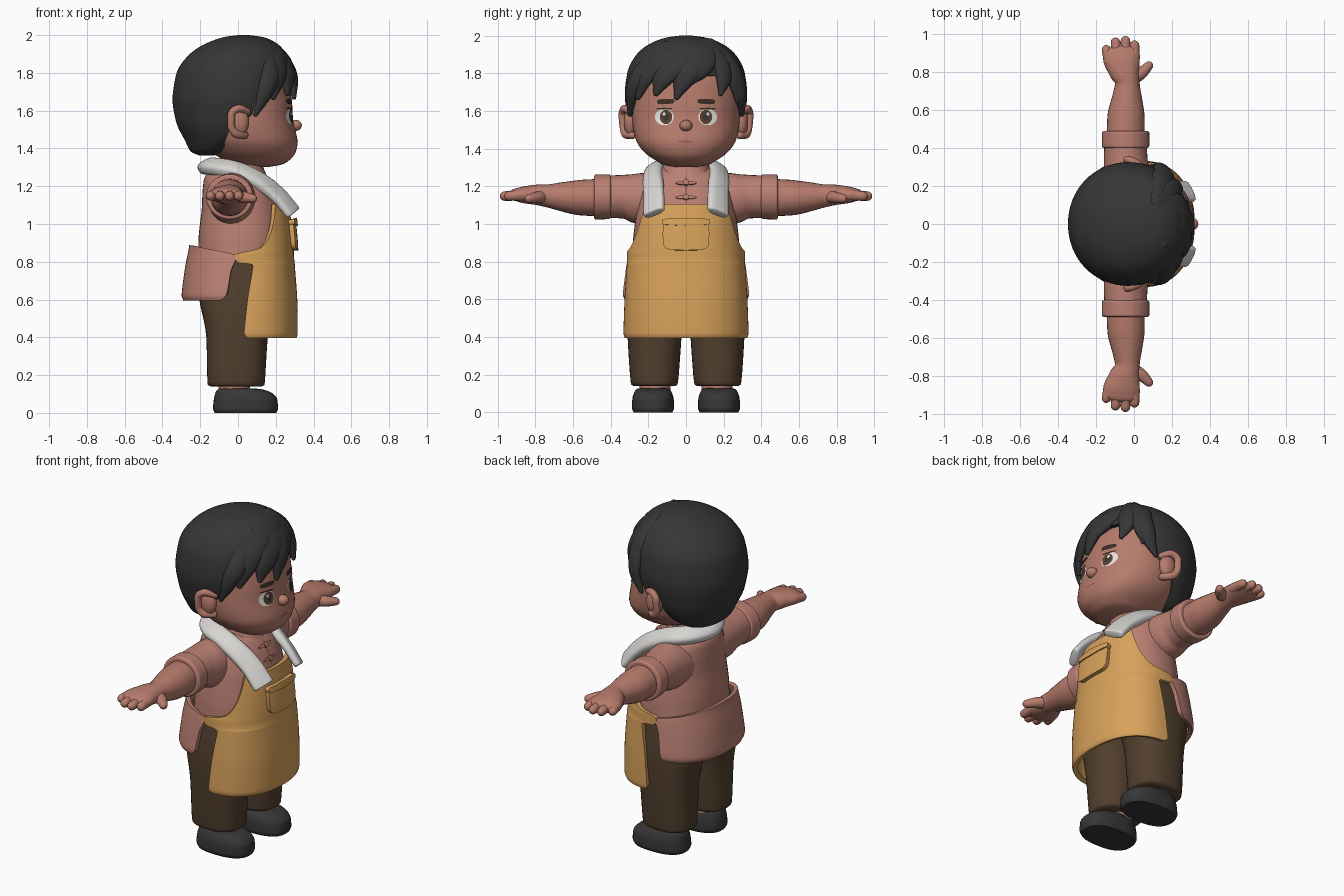
import bpy, bmesh, math
from mathutils import Vector, Matrix
from mathutils.bvhtree import BVHTree

if "Cube" in bpy.data.objects:
    bpy.data.objects.remove(bpy.data.objects["Cube"])


def material(name, r, g, b):
    m = bpy.data.materials.new(name)
    m.diffuse_color = (r, g, b, 1)
    m.use_nodes = True
    m.node_tree.nodes["Principled BSDF"].inputs["Base Color"].default_value = m.diffuse_color
    return m


SKIN = material("skin", 0.47, 0.20, 0.15)
SHIRT = material("shirt_rose", 0.49, 0.215, 0.17)
APRON = material("apron_ochre", 0.69, 0.36, 0.105)
PANTS = material("trouser_brown", 0.084, 0.05, 0.027)
DARK = material("charcoal", 0.037, 0.037, 0.038)
TOWEL = material("towel_white", 0.68, 0.67, 0.65)
WHITE = material("eye_white", 0.78, 0.78, 0.76)
IRIS = material("eye_brown", 0.11, 0.05, 0.025)
BROW = material("brow_brown", 0.045, 0.027, 0.02)
LINE = material("seam_rose", 0.30, 0.11, 0.085)


def make(name, bm, mat, mirror=False, recalc=True):
    if recalc:
        bmesh.ops.recalc_face_normals(bm, faces=bm.faces)
    me = bpy.data.meshes.new(name)
    bm.to_mesh(me)
    bm.free()
    me.materials.append(mat)
    ob = bpy.data.objects.new(name, me)
    bpy.context.collection.objects.link(ob)
    if mirror:
        m = ob.modifiers.new("mirror", 'MIRROR')
        m.use_axis = (False, True, False)
        m.use_mirror_merge = False
    return ob


def smooth(rows, k=6):
    """Monotone cubic interpolation of every column."""
    d = [[b - a for a, b in zip(p, q)] for p, q in zip(rows, rows[1:])]
    inner = [[2 * a * b / (a + b) if a * b > 0 else 0 for a, b in zip(p, q)] for p, q in zip(d, d[1:])]
    m = [d[0]] + inner + [d[-1]]
    out = []
    for i in range(len(rows) - 1):
        for j in range(k):
            t = j / k
            h = (2*t**3 - 3*t*t + 1, t**3 - 2*t*t + t, 3*t*t - 2*t**3, t**3 - t*t)
            out.append([h[0]*a + h[1]*b + h[2]*c + h[3]*e
                        for a, b, c, e in zip(rows[i], m[i], rows[i+1], m[i+1])])
    return out + [list(rows[-1])]


def skin(name, rings, mat, mirror=False, closed=True):
    bm = bmesh.new()
    vs = [[bm.verts.new(p) for p in r] for r in rings]
    n = len(vs[0])
    for a, b in zip(vs, vs[1:]):
        for i in range(n if closed else n - 1):
            j = (i + 1) % n
            bm.faces.new((a[i], a[j], b[j], b[i]))
    if closed:
        bm.faces.new(vs[0])
        bm.faces.new(vs[-1])
    return make(name, bm, mat, mirror)


def super_pt(t, n=2.0):
    c, s = math.cos(t), math.sin(t)
    return (math.copysign(abs(c) ** (2 / n), c), math.copysign(abs(s) ** (2 / n), s))


def loft(name, rows, mat, n=2.2, mirror=False, seg=40):
    """Rows of z, cx, cy, rx, ry stacked upwards."""
    rings = []
    for z, cx, cy, rx, ry in smooth(rows):
        pts = [super_pt(2 * math.pi * i / seg, n) for i in range(seg)]
        rings.append([(cx + rx * a, cy + ry * b, z) for a, b in pts])
    return skin(name, rings, mat, mirror)


def sweep(name, rows, mat, centre=(0, 0, -50), dome=1.0, mirror=False, seg=20, n=2.0):
    """Rows of x, y, z, half width, half thickness along a path; thickness points away from centre."""
    rows = smooth(rows)
    P = [Vector(r[:3]) for r in rows]
    rings = []
    for i, r in enumerate(rows):
        t = (P[min(i + 1, len(P) - 1)] - P[max(i - 1, 0)]).normalized()
        b = t.cross(P[i] - Vector(centre)).normalized()
        u = b.cross(t)
        caps = [0]
        if i == 0:
            caps = [-85, -60, -30, 0]
        elif i == len(P) - 1:
            caps = [0, 30, 60, 85]
        for a in caps:
            a = math.radians(a)
            c = P[i] + t * math.sin(a) * min(r[3], r[4]) * dome
            s = math.cos(a) if dome > 0.5 else 1 - 0.25 * (1 - math.cos(a))
            pts = [super_pt(2 * math.pi * k / seg, n) for k in range(seg)]
            rings.append([c + (b * r[3] * x + u * r[4] * y) * s for x, y in pts])
    return skin(name, rings, mat, mirror)


def shell(name, rows, mat, facing, thick, n=2.3, seg=48):
    """Open cloth: rows of z, cx, rx, ry, half angle, tilt."""
    rings = []
    for z, cx, rx, ry, half, tilt in smooth(rows):
        ring = []
        for i in range(seg + 1):
            x, y = super_pt(math.radians(facing + half * (2 * i / seg - 1)), n)
            ring.append((cx + rx * x, ry * y, z - tilt * rx * x))
        rings.append(ring)
    ob = skin(name, rings, mat, closed=False)
    s = ob.modifiers.new("cloth", 'SOLIDIFY')
    s.thickness, s.offset = thick, 0
    return ob


def ball(name, c, r, mat, mirror=False):
    bm = bmesh.new()
    bmesh.ops.create_uvsphere(bm, u_segments=28, v_segments=16, radius=1,
                              matrix=Matrix.Translation(c) @ Matrix.Diagonal((*r, 1)))
    return make(name, bm, mat, mirror)


def patch(name, target, cy, cz, ry, rz, mat, off, tilt=0.0, n=2.0, thick=0, mirror=False):
    """Thin plate laid on the front (+x) of the target."""
    bpy.context.view_layer.update()
    tree = BVHTree.FromObject(target, bpy.context.evaluated_depsgraph_get())
    bm = bmesh.new()

    def put(y, z):
        hit = tree.ray_cast(Vector((2, y, z)), Vector((-1, 0, 0)))[0]
        return bm.verts.new(((hit.x if hit else 0.2) + off, y, z))
    mid, prev, seg = put(cy, cz), None, 32
    for k in range(1, 7):
        ring = []
        for i in range(seg):
            a, b = super_pt(2 * math.pi * i / seg, n)
            a, b = a * ry * k / 6, b * rz * k / 6
            ring.append(put(cy + a * math.cos(tilt) - b * math.sin(tilt),
                            cz + a * math.sin(tilt) + b * math.cos(tilt)))
        for i in range(seg):
            j = (i + 1) % seg
            bm.faces.new((prev[i], ring[i], ring[j], prev[j]) if prev else (mid, ring[i], ring[j]))
        prev = ring
    ob = make(name, bm, mat, mirror, recalc=False)
    if thick:
        s = ob.modifiers.new("thick", 'SOLIDIFY')
        s.thickness, s.offset = thick, 1
    return ob


# Shoes, ankles, trousers
loft("shoe", [(0, .04, .175, .163, .103), (.025, .04, .175, .172, .112), (.07, .04, .175, .168, .11),
              (.105, .03, .175, .15, .1), (.125, .01, .175, .115, .085), (.13, .0, .175, .08, .06)],
     DARK, 2.5, True)
loft("ankle", [(.08, -.02, .165, .08, .08), (.2, -.02, .165, .085, .085)], SKIN, 2, True)
loft("trouser_leg", [(.14, -.01, .168, .135, .11), (.15, -.01, .168, .15, .123), (.4, -.005, .167, .163, .143),
                     (.6, -.0, .157, .205, .153), (.8, 0, .14, .23, .15)], PANTS, 2.4, True)
loft("trouser_hips", [(.57, 0, 0, .15, .2), (.62, 0, 0, .2, .27), (.7, 0, 0, .225, .29),
                      (.83, 0, 0, .23, .285)], PANTS, 2.3)

# Shirt: torso, flared back hem, collar, fastenings
torso = loft("shirt_torso", [(.8, .01, 0, .225, .285), (.9, .02, 0, .23, .282), (1.05, .02, 0, .215, .265),
                             (1.18, .005, 0, .192, .245), (1.25, -.01, 0, .165, .215),
                             (1.3, -.015, 0, .11, .14)], SHIRT)
shell("shirt_back_hem", [(.6, -.01, .268, .318, 76, 0), (.625, -.01, .276, .325, 82, 0),
                         (.75, -.01, .256, .308, 86, .12), (.81, -.01, .24, .298, 90, .2),
                         (.835, -.01, .236, .292, 91, .22)], SHIRT, 180, .025)
loft("shirt_collar", [(1.24, .01, 0, .15, .15), (1.29, .01, 0, .128, .128), (1.315, .01, 0, .122, .122)], SHIRT)
loft("neck", [(1.25, .01, 0, .1, .1), (1.4, .02, 0, .1, .1)], SKIN)
patch("shirt_placket", torso, 0, 1.19, .005, .085, LINE, .004)
for z in (1.14, 1.215):
    patch("cloth_fastening", torso, 0, z, .055, .009, SHIRT, .001, thick=.009)
    patch("cloth_button", torso, 0, z, .014, .014, SHIRT, .002, thick=.016)

# Sleeves, cuffs, arms, hands
sweep("sleeve", [(-.03, .1, 1.13, .13, .135), (-.035, .24, 1.135, .125, .135), (-.043, .33, 1.145, .115, .116),
                 (-.045, .42, 1.145, .112, .112)], SHIRT, mirror=True, seg=32)
sweep("sleeve_cuff", [(-.044, .398, 1.145, .112, .108), (-.044, .408, 1.145, .124, .118),
                      (-.044, .478, 1.143, .125, .12), (-.044, .488, 1.143, .116, .111)],
      SHIRT, dome=0, mirror=True, seg=32)
sweep("arm", [(-.045, .44, 1.14, .1, .1), (-.042, .56, 1.14, .098, .094), (-.037, .66, 1.145, .08, .077),
              (-.035, .74, 1.15, .065, .06), (-.05, .80, 1.155, .08, .053), (-.065, .87, 1.155, .097, .043),
              (-.068, .905, 1.155, .092, .033)], SKIN, mirror=True, seg=28)
for x, y in ((-.145, .915), (-.097, .955), (-.045, .963), (.003, .94)):
    sweep("finger", [(x * .9, .85, 1.155, .027, .03), (x, y, 1.148, .025, .025)], SKIN, mirror=True)
sweep("thumb", [(-.02, .76, 1.145, .04, .035), (.04, .795, 1.14, .032, .03), (.078, .832, 1.135, .023, .023)],
      SKIN, mirror=True)

# Apron with pocket
apron = shell("apron", [(.4, .04, .255, .312, 88, 0), (.425, .04, .262, .318, 91, 0), (.6, .05, .25, .312, 90, 0),
                        (.78, .055, .232, .3, 86, 0), (.80, .04, .245, .3, 98, 0), (.835, .03, .252, .3, 98, 0),
                        (.87, .03, .251, .295, 74, 0), (.93, .03, .247, .288, 62, 0),
                        (1.0, .03, .24, .28, 55, 0), (1.105, .025, .228, .268, 47, 0)], APRON, 0, .028)
patch("apron_pocket", apron, 0, .942, .118, .082, APRON, 0, n=5, thick=.024)
patch("pocket_hem", apron, 0, 1.008, .12, .016, APRON, 0, n=6, thick=.032)

# Towel around the neck
half = [(.288, .17, 1.065, .062, .024), (.215, .17, 1.15, .06, .027), (.1, .175, 1.235, .058, .034),
        (-.03, .165, 1.29, .055, .036), (-.125, .1, 1.305, .055, .036)]
sweep("towel", half + [(-.16, 0, 1.308, .055, .036)] + [(x, -y, z, w, h) for x, y, z, w, h in reversed(half)],
      TOWEL, centre=(0, 0, 1), dome=.45, n=2.8, seg=28)

# Head, nose, ears
head = loft("head", [(1.303, .11, 0, .06, .06), (1.315, .108, 0, .125, .12), (1.34, .1, 0, .175, .165),
                     (1.38, .083, 0, .222, .22), (1.45, .06, 0, .254, .267), (1.55, .03, 0, .262, .285),
                     (1.65, .0, 0, .285, .29), (1.75, -.01, 0, .28, .285), (1.85, -.02, 0, .23, .235),
                     (1.92, -.02, 0, .12, .12)], SKIN, seg=56)
ball("nose", (.302, 0, 1.522), (.036, .034, .03), SKIN)
ball("ear", (.005, .295, 1.54), (.052, .035, .075), SKIN, True)
sweep("ear_rim", [(.05, .292, 1.595, .018, .018), (.005, .325, 1.612, .02, .02), (-.035, .338, 1.58, .02, .02),
                  (-.036, .333, 1.52, .02, .02), (-.005, .318, 1.475, .022, .022), (.035, .285, 1.47, .02, .02)],
      SKIN, centre=(0, -5, 1.5), mirror=True)

# Face details
patch("eye", head, .115, 1.568, .05, .044, WHITE, .004, mirror=True)
patch("iris", head, .106, 1.568, .033, .038, IRIS, .007, mirror=True)
patch("pupil", head, .106, 1.568, .017, .02, DARK, .009, mirror=True)
patch("eye_glint", head, .116, 1.584, .008, .009, WHITE, .011, mirror=True)
patch("eyelid_line", head, .115, 1.612, .045, .005, BROW, .006, mirror=True)
patch("eyebrow", head, .108, 1.65, .047, .014, BROW, .006, tilt=-.05, n=3, mirror=True)
patch("mouth", head, 0, 1.437, .045, .005, LINE, .003)

# Hair cap, trimmed along the hairline
hair = loft("hair_cap", [(1.363, -.165, 0, .04, .09), (1.38, -.145, 0, .1, .17), (1.45, -.09, 0, .195, .25),
                         (1.55, -.05, 0, .28, .3), (1.68, -.03, 0, .316, .325), (1.8, -.02, 0, .305, .312),
                         (1.9, 0, 0, .255, .262), (1.96, .02, 0, .18, .185), (1.99, .03, 0, .1, .1),
                         (2.0, .03, 0, .03, .03)], DARK, 2.05, seg=64)
outline = [(-.6, 1.2), (-.09, 1.2), (-.07, 1.43), (-.045, 1.5), (-.02, 1.58), (.02, 1.6), (.045, 1.56), (.075, 1.57),
           (.095, 1.67), (.14, 1.75), (.21, 1.785), (.6, 1.8), (.6, 2.3), (-.6, 2.3)]
cutter = skin("hairline_cutter", [[(x, s, z) for x, z in outline] for s in (-.7, .7)], DARK)
cutter.hide_render = True
trim = hair.modifiers.new("trim", 'BOOLEAN')
trim.operation, trim.object, trim.solver = 'INTERSECT', cutter, 'EXACT'

# Fringe locks laid over the brow, given as front-view y, z waypoints
locks = [([(.12, 1.95), (-.08, 1.90), (-.21, 1.79), (-.255, 1.67)], .075),
         ([(.12, 1.945), (-.02, 1.87), (-.12, 1.78), (-.16, 1.69)], .078),
         ([(.13, 1.935), (.06, 1.86), (-.01, 1.77), (-.05, 1.67)], .07),
         ([(.13, 1.935), (.11, 1.87), (.07, 1.81), (.03, 1.75)], .06),
         ([(.12, 1.945), (.18, 1.86), (.20, 1.78), (.185, 1.69)], .062),
         ([(.13, 1.95), (.23, 1.85), (.265, 1.75), (.275, 1.65)], .062),
         ([(-.1, 1.94), (-.24, 1.8), (-.288, 1.70), (-.298, 1.58)], .055),
         ([(.15, 1.93), (.255, 1.8), (.29, 1.69), (.298, 1.58)], .055)]
for pts, w in locks:
    rows = []
    for (y, z), f, h in zip(pts, (.6, 1, .8, .2), (.034, .036, .03, .012)):
        q = max(0.02, 1 - (y / .34) ** 2 - ((z - 1.68) / .33) ** 2)
        rows.append((-.03 + .33 * math.sqrt(q), y, z, w * f, h))
    sweep("fringe_lock", rows, DARK, centre=(-.02, 0, 1.66))

# Apply modifiers, drop the cutter, shade
for ob in bpy.context.scene.objects:
    ob.select_set(True)
bpy.context.view_layer.objects.active = head
bpy.ops.object.convert(target='MESH')
bpy.data.objects.remove(cutter)
bpy.ops.object.shade_smooth_by_angle(angle=math.radians(42))
